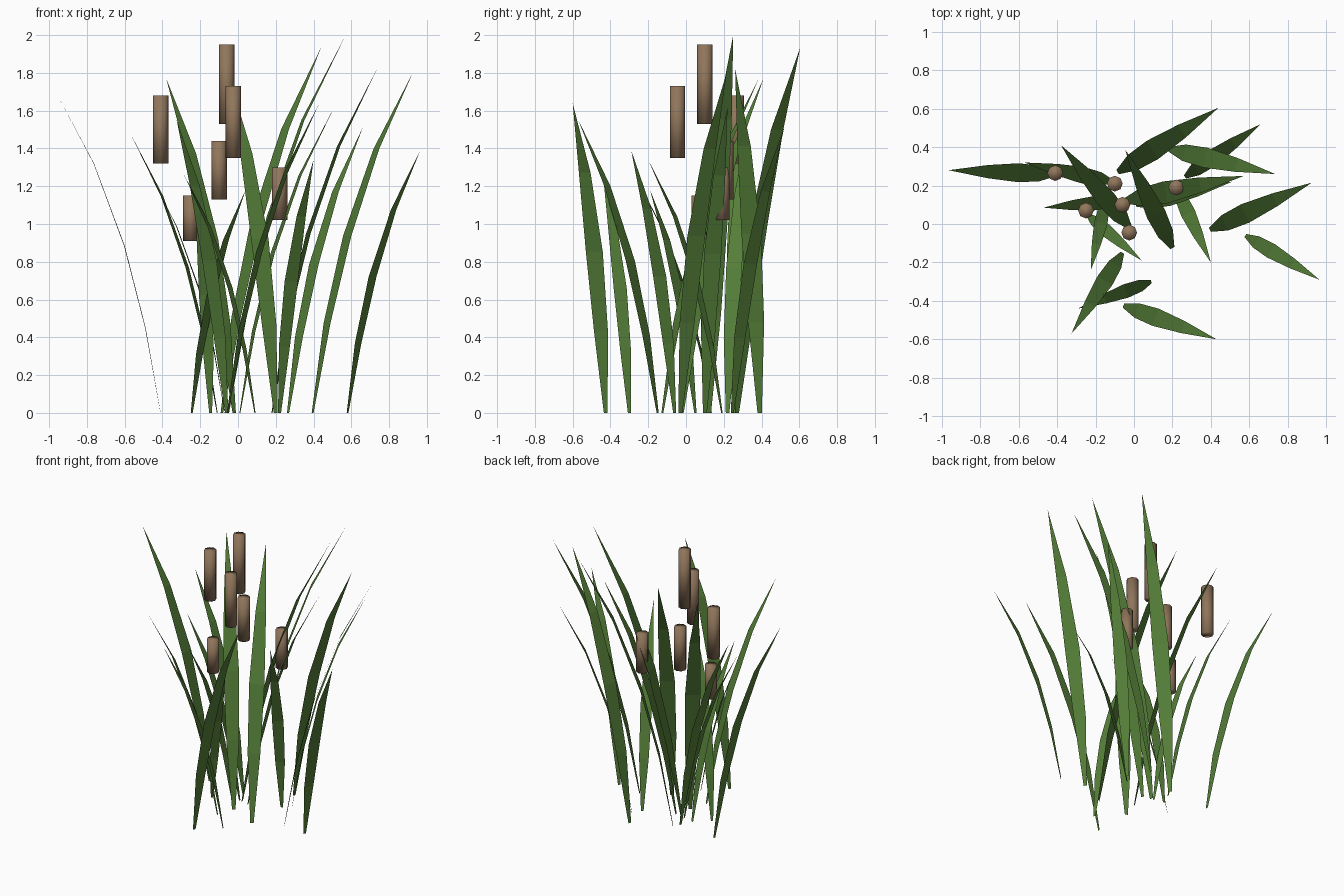
import bpy
import bmesh
from mathutils import Vector

cube = bpy.data.objects.get("Cube")
if cube:
    bpy.data.objects.remove(cube, do_unlink=True)


def make_material(name, color):
    mat = bpy.data.materials.new(name)
    mat.use_nodes = True
    mat.diffuse_color = color
    mat.node_tree.nodes["Principled BSDF"].inputs["Base Color"].default_value = color
    return mat


leaf_green = make_material("leaf_green", (0.09, 0.21, 0.04, 1))
seed_brown = make_material("seed_head_brown", (0.28, 0.18, 0.105, 1))


def add_object(name, bm, mat):
    mesh = bpy.data.meshes.new(name)
    bm.to_mesh(mesh)
    bm.free()
    mesh.materials.append(mat)
    obj = bpy.data.objects.new(name, mesh)
    bpy.context.collection.objects.link(obj)
    return obj


# Blade profile: fraction of reach, fraction of height, width per unit height
PROFILE = [(0, 0, 0.013), (0.145, 0.265, 0.048), (0.345, 0.52, 0.058), (0.636, 0.776, 0.04)]


def add_blade(name, base, tip, height):
    """Thin arching strip, its width square to the lean, ending in a point."""
    base, tip = Vector((*base, 0)), Vector((*tip, 0))
    lean = tip - base
    side = Vector((-lean.y, lean.x, 0)).normalized()
    bm = bmesh.new()
    previous = None
    for out, up, width in PROFILE:
        centre = base + lean * out + Vector((0, 0, height * up))
        half = side * (width * height / 2)
        pair = [bm.verts.new(centre - half), bm.verts.new(centre + half)]
        if previous:
            bm.faces.new((previous[1], previous[0], pair[0], pair[1]))
        previous = pair
    point = bm.verts.new(tip + Vector((0, 0, height)))
    bm.faces.new((previous[1], previous[0], point))
    # Leaf upper side faces the sky
    for face in bm.faces:
        face.normal_update()
        if face.normal.z < 0:
            face.normal_flip()
    add_object(name, bm, leaf_green)


# Leaf blades: root, tip, height
BLADES = [
    ((-0.41, 0.26), (-0.965, 0.28), 1.7),
    ((-0.11, 0.22), (-0.57, 0.32), 1.48),
    ((-0.02, -0.02), (-0.38, 0.41), 1.77),
    ((-0.245, 0.05), (0.04, -0.19), 1.18),
    ((0.2, -0.125), (-0.045, 0.385), 1.77),
    ((-0.085, 0.27), (0.44, 0.605), 1.935),
    ((-0.05, 0.12), (0.57, 0.25), 2.0),
    ((0.18, 0.39), (0.735, 0.26), 1.82),
    ((0.395, -0.03), (0.925, 0.215), 1.8),
    ((0.58, -0.06), (0.965, -0.29), 1.39),
    ((0.265, 0.245), (0.66, 0.52), 1.51),
    ((0.01, 0.1), (0.51, 0.22), 1.62),
    ((-0.055, -0.425), (0.43, -0.6), 1.64),
    ((0.22, 0.19), (0.4, -0.2), 1.34),
    ((-0.07, 0.12), (-0.47, 0.085), 1.27),
    ((-0.145, 0.135), (-0.225, -0.24), 1.2),
    ((-0.06, -0.15), (-0.325, -0.57), 1.55),
    ((0.09, -0.3), (-0.29, -0.44), 1.27),
]
for number, blade in enumerate(BLADES, 1):
    add_blade(f"leaf_blade_{number}", *blade)

# Seed heads: x, y, bottom, top
HEADS = [
    (-0.41, 0.265, 1.32, 1.68),
    (-0.1, 0.21, 1.13, 1.44),
    (-0.25, 0.07, 0.91, 1.15),
    (-0.06, 0.1, 1.53, 1.95),
    (-0.025, -0.045, 1.35, 1.73),
    (0.22, 0.19, 1.02, 1.3),
]
for number, (x, y, low, high) in enumerate(HEADS, 1):
    bm = bmesh.new()
    bmesh.ops.create_cone(bm, cap_ends=True, segments=8, radius1=0.041,
                          radius2=0.041, depth=high - low)
    bmesh.ops.translate(bm, vec=(x, y, (low + high) / 2), verts=bm.verts)
    for face in bm.faces:
        face.smooth = True
    add_object(f"seed_head_{number}", bm, seed_brown)
